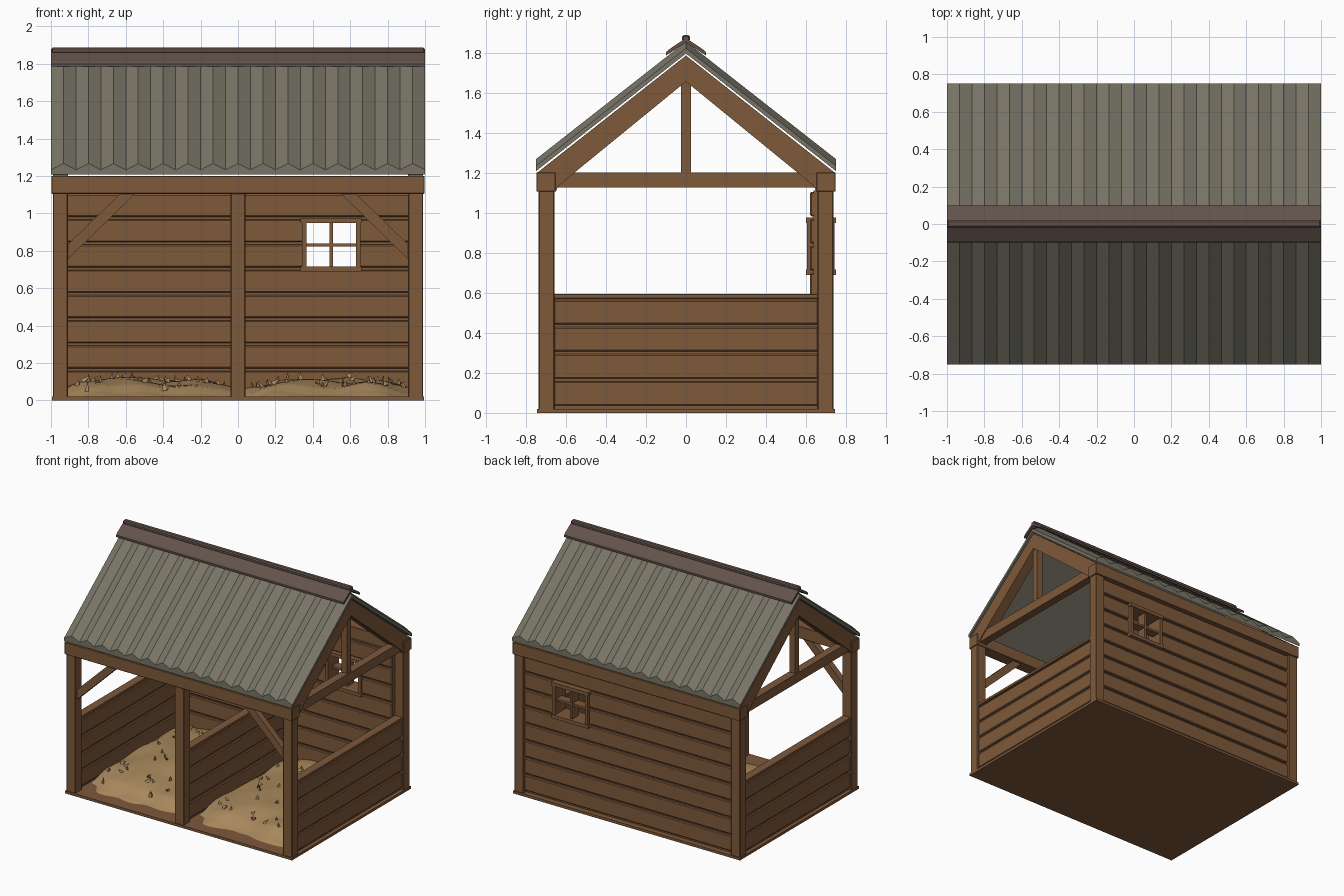
import bpy, bmesh, math, random
from mathutils import Vector, Matrix, noise

random.seed(4)
cube = bpy.data.objects.get("Cube")
if cube:
    bpy.data.objects.remove(cube, do_unlink=True)


def material(name, rgb):
    m = bpy.data.materials.new(name)
    m.use_nodes = True
    m.diffuse_color = (*rgb, 1)
    m.node_tree.nodes["Principled BSDF"].inputs["Base Color"].default_value = (*rgb, 1)
    return m


WOOD = material("brown wood", (0.21, 0.1, 0.043))
ROOF = material("grey roof sheet", (0.19, 0.175, 0.135))
CAP = material("ridge brown", (0.125, 0.085, 0.068))
STRAW = material("straw", (0.4, 0.25, 0.11))


def finish(name, bm, mat, bevel=0):
    bmesh.ops.recalc_face_normals(bm, faces=bm.faces)
    me = bpy.data.meshes.new(name)
    bm.to_mesh(me)
    bm.free()
    ob = bpy.data.objects.new(name, me)
    bpy.context.collection.objects.link(ob)
    me.materials.append(mat)
    if bevel:
        mod = ob.modifiers.new("bevel", "BEVEL")
        mod.width = bevel
        mod.segments = 1
    return ob


def boxes(name, spans, mat=WOOD, bevel=0):
    """One object from (x0, x1, y0, y1, z0, z1) spans."""
    bm = bmesh.new()
    for x0, x1, y0, y1, z0, z1 in spans:
        mid = Vector((x0 + x1, y0 + y1, z0 + z1)) / 2
        size = Matrix.Diagonal((x1 - x0, y1 - y0, z1 - z0, 1))
        bmesh.ops.create_cube(bm, size=1, matrix=Matrix.Translation(mid) @ size)
    return finish(name, bm, mat, bevel)


def prism(name, points, shift, mat=WOOD):
    """Extrude a flat outline by a shift vector."""
    bm = bmesh.new()
    face = bm.faces.new([bm.verts.new(p) for p in points])
    new = bmesh.ops.extrude_face_region(bm, geom=[face])["geom"]
    bmesh.ops.translate(bm, vec=shift, verts=[v for v in new if isinstance(v, bmesh.types.BMVert)])
    return finish(name, bm, mat)


# Floor and posts
boxes("floor", [(-0.995, 0.995, -0.745, 0.745, 0, 0.02)])
for side, s in (("left", 1), ("right", -1)):
    for end, y in (("front", -0.697), ("back", 0.697)):
        boxes(f"{end}_{side}_post", [(s * 0.95 - 0.04, s * 0.95 + 0.04, y - 0.04, y + 0.04, 0.01, 1.12)],
              bevel=0.004)
boxes("front_middle_post", [(-0.04, 0.04, -0.737, -0.657, 0.01, 1.12)], bevel=0.004)

# Plank walls
ROW, BASE, GAP = 0.135, 0.03, 0.007


def rows(count):
    return [(BASE + i * ROW + GAP, BASE + (i + 1) * ROW - GAP) for i in range(count)]


def low_wall(name, x, y0, y1):
    boxes(name + "_planks", [(x - 0.03, x + 0.03, y0, y1, a, b) for a, b in rows(4)], bevel=0.006)
    boxes(name + "_core", [(x - 0.016, x + 0.016, y0, y1, 0.01, 0.575)])
    boxes(name + "_rail", [(x - 0.035, x + 0.035, y0, y1, 0.572, 0.595)], bevel=0.003)


low_wall("left_wall", 0.95, -0.66, 0.66)
low_wall("right_wall", -0.95, -0.66, 0.66)
low_wall("partition", 0, -0.66, 0.63)

WX0, WX1 = 0.355, 0.64
planks = []
for i, (a, b) in enumerate(rows(8)):
    parts = [(-0.915, WX0), (WX1, 0.915)] if i in (5, 6) else [(-0.915, 0.915)]
    planks += [(x0, x1, 0.62, 0.72, a, b) for x0, x1 in parts]
boxes("back_wall_planks", planks, bevel=0.006)
low, high = BASE + 5 * ROW, BASE + 7 * ROW
boxes("back_wall_core", [(-0.915, WX0, 0.637, 0.703, 0.01, 1.11), (WX1, 0.915, 0.637, 0.703, 0.01, 1.11),
                         (WX0, WX1, 0.637, 0.703, 0.01, low), (WX0, WX1, 0.637, 0.703, high, 1.11)])

# Window frame and crossbars
boxes("window_frame", [(0.335, 0.66, 0.6, 0.75, 0.948, 0.975), (0.335, 0.66, 0.6, 0.75, 0.69, 0.717),
                       (0.342, 0.366, 0.605, 0.743, 0.717, 0.948), (0.63, 0.654, 0.605, 0.743, 0.717, 0.948)])
boxes("window_bars", [(0.488, 0.508, 0.65, 0.73, 0.71, 0.95), (0.36, 0.635, 0.655, 0.725, 0.822, 0.84)])

# Eave beams and front corner braces
for end, s in (("front", -1), ("back", 1)):
    boxes(f"{end}_eave_beam", [(-0.998, 0.998, s * 0.7 - 0.048, s * 0.7 + 0.048, 1.105, 1.2)], bevel=0.003)
for side, s in (("left", 1), ("right", -1)):
    outline = [(0.92, 0.745), (0.92, 0.825), (0.615, 1.12), (0.535, 1.12)]
    prism(f"{side}_brace", [(s * x, -0.72, z) for x, z in outline], (0, 0.05, 0))

# Gable trusses
half = [(0.6, 1.165), (0.64, 1.13), (0.65, 1.105), (0.747, 1.105), (0.747, 1.197)]
chevron = [(0, 1.655)] + half + [(0, 1.785)] + [(-y, z) for y, z in reversed(half)]
for side, s in (("left", 1), ("right", -1)):
    prism(f"{side}_rafters", [(s * 0.99, y, z) for y, z in chevron], (-s * 0.08, 0, 0))
    x = s * 0.95
    boxes(f"{side}_tie_beam", [(x - 0.032, x + 0.032, -0.66, 0.66, 1.125, 1.2)])
    boxes(f"{side}_king_post", [(x - 0.025, x + 0.025, -0.025, 0.025, 1.19, 1.68)])

# Ribbed roof sheets with flat undersides
RIBS, EAVE, RISE = 15, 1.207, 0.588
ridge_line = [(-1 + i / RIBS, 0.06 if i % 2 else 0.026) for i in range(2 * RIBS + 1)]
section = ridge_line + [(1, 0), (-1, 0)]
for end, s in (("front", -1), ("back", 1)):
    prism(f"{end}_roof_sheet", [(x, s * 0.75, EAVE + h) for x, h in section], (0, -s * 0.75, RISE), ROOF)
    lip = [(0, 1.85), (0.1, 1.785), (0.1, 1.8), (0.09, 1.812), (0, 1.873)]
    prism(f"{end}_ridge_cap", [(-0.999, s * y, z) for y, z in lip], (1.998, 0, 0), CAP)
boxes("ridge_roll", [(-0.999, 0.999, -0.02, 0.02, 1.855, 1.887)], CAP, bevel=0.008)


# Straw bedding in each bay, with loose tufts
def straw_height(u, v, seed):
    r = abs(u) ** 4 * 0.55 + abs(v) ** 4 * (0.85 if v < 0 else 0.5)
    n = noise.noise(Vector((u * 2.2, v * 2.2, seed)))
    return max(0.004, 0.02 + 0.085 * (1 - r) + 0.035 * n - 0.02 * (v < -0.8))


for side, s in (("left", 1), ("right", -1)):
    bm = bmesh.new()
    bmesh.ops.create_grid(bm, x_segments=26, y_segments=34, size=1)
    for v in bm.verts:
        u, w = v.co.x, v.co.y
        v.co = (s * 0.475 + u * 0.445, -0.02 + w * 0.65, straw_height(u, w, s * 3.7))
        if max(abs(u), abs(w)) > 0.99 and w < 0.9 and abs(u) < 0.99:
            v.co.z = 0.004
    bed = finish(f"{side}_straw_bed", bm, STRAW)
    for p in bed.data.polygons:
        p.use_smooth = True
    bm = bmesh.new()
    for _ in range(48):
        u, w = random.uniform(-0.92, 0.92), random.uniform(-0.85, 0.92)
        spot = Vector((s * 0.475 + u * 0.445, -0.02 + w * 0.65, straw_height(u, w, s * 3.7) + 0.012))
        turn = Matrix.Rotation(random.uniform(0, math.tau), 4, "Z") @ Matrix.Rotation(random.uniform(0, 0.9), 4, "X")
        bmesh.ops.create_cone(bm, cap_ends=True, segments=3, radius1=random.uniform(0.012, 0.022), radius2=0,
                              depth=random.uniform(0.03, 0.055), matrix=Matrix.Translation(spot) @ turn)
    finish(f"{side}_straw_tufts", bm, STRAW)
